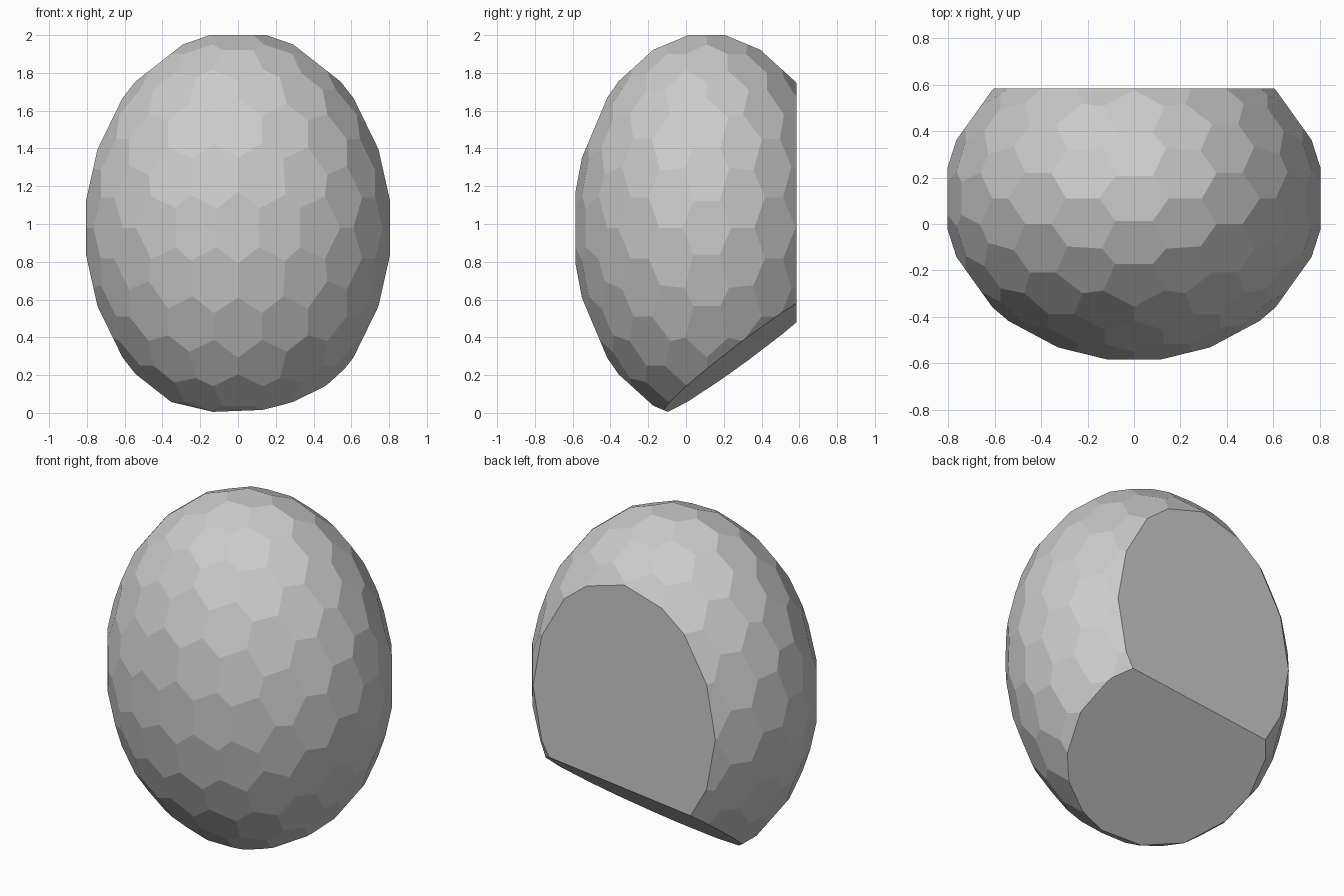
import bpy, bmesh, math
from mathutils import Vector

if "Cube" in bpy.data.objects:
    bpy.data.objects.remove(bpy.data.objects["Cube"])

CENTER = Vector((0, 0.11, 0.98))
RADII = (0.805, 0.695, 1.02)
PHI = (1 + math.sqrt(5)) / 2

# Icosahedron aligned to the axes, subdivided twice on the unit sphere
ico = bmesh.new()
for a in (-1, 1):
    for b in (-PHI, PHI):
        for co in ((0, a, b), (a, b, 0), (b, 0, a)):
            ico.verts.new(Vector(co).normalized())
bmesh.ops.convex_hull(ico, input=ico.verts[:])
for _ in range(2):
    bmesh.ops.subdivide_edges(ico, edges=ico.edges[:], cuts=1, use_grid_fill=True)
    for v in ico.verts:
        v.co.normalize()
ico.normal_update()
ico.faces.index_update()

# Dual of the sphere: flat hexagon and pentagon facets, stretched to an ellipsoid
bm = bmesh.new()
corners = []
for f in ico.faces:
    p = f.normal / f.normal.dot(f.verts[0].co)
    corners.append(bm.verts.new(CENTER + Vector([c * r for c, r in zip(p, RADII)])))
for v in ico.verts:
    n = v.co.normalized()
    u = n.orthogonal().normalized()
    w = n.cross(u)
    ring = sorted(v.link_faces, key=lambda f: math.atan2(
        f.calc_center_median().dot(w), f.calc_center_median().dot(u)))
    bm.faces.new([corners[f.index] for f in ring])
ico.free()


# Slice with a plane and cap the opening
def slice_off(point, normal):
    cut = bmesh.ops.bisect_plane(
        bm, geom=bm.verts[:] + bm.edges[:] + bm.faces[:], dist=1e-5,
        plane_co=point, plane_no=Vector(normal).normalized(), clear_outer=True)
    bmesh.ops.holes_fill(bm, edges=[e for e in bm.edges if e.is_boundary], sides=0)


# Flat back and slanted underside
slice_off((0, 0.585, 0), (0, 1, 0))
slice_off((0, 0.585, 0.527), (0.107, 0.745, -1))
bmesh.ops.recalc_face_normals(bm, faces=bm.faces[:])

mesh = bpy.data.meshes.new("faceted_egg")
bm.to_mesh(mesh)
bm.free()
bpy.context.collection.objects.link(bpy.data.objects.new("faceted_egg", mesh))
